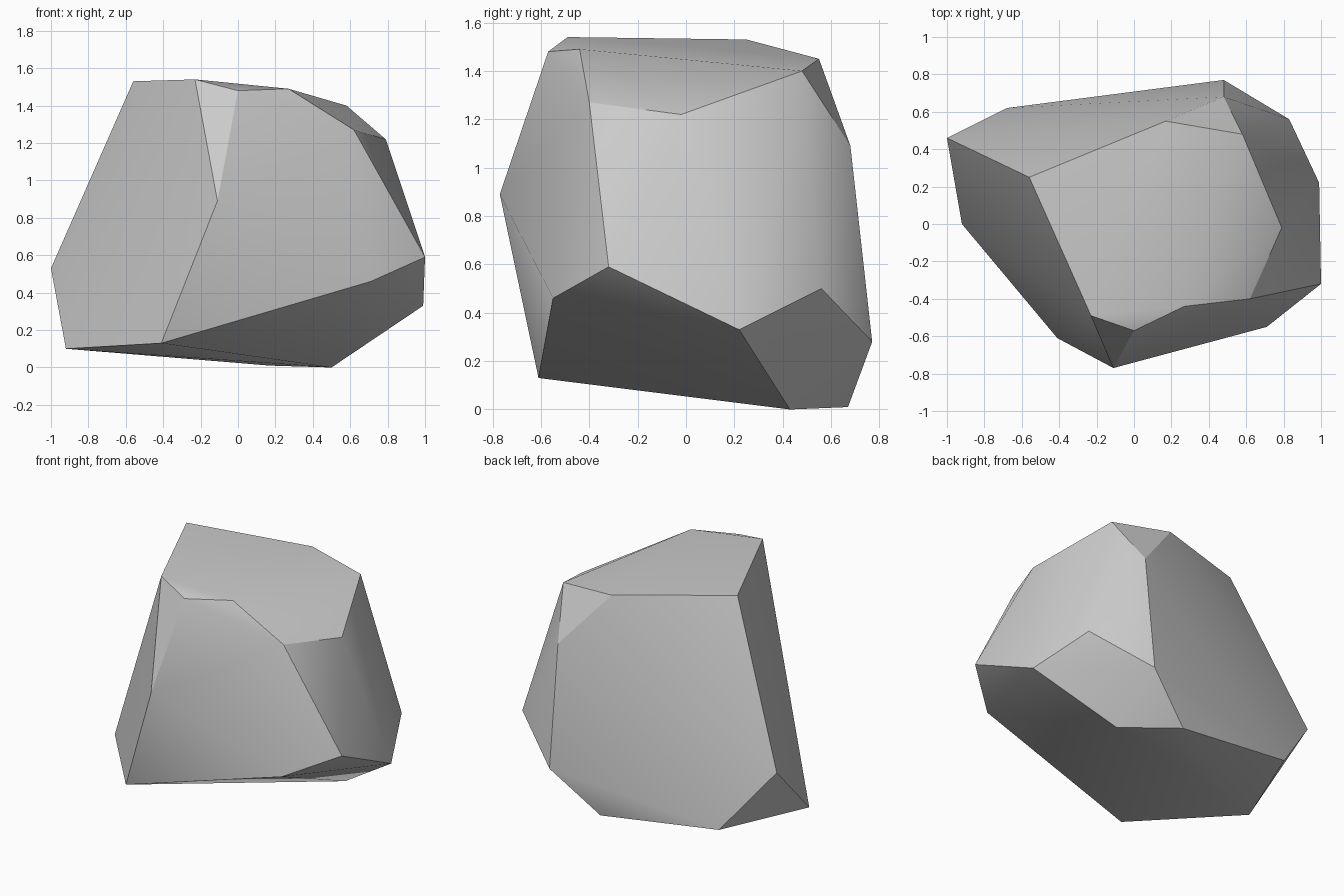
import bpy
import bmesh
import math

default_cube = bpy.data.objects.get("Cube")
if default_cube:
    bpy.data.objects.remove(default_cube, do_unlink=True)


def make_material(name, colour):
    material = bpy.data.materials.new(name)
    material.use_nodes = True
    material.diffuse_color = colour
    shader = material.node_tree.nodes["Principled BSDF"]
    shader.inputs["Base Color"].default_value = colour
    shader.inputs["Roughness"].default_value = 0.9
    return material


def make_boulder(name, corners, material):
    """Wrap a convex faceted stone around its corner points."""
    bm = bmesh.new()
    for corner in corners:
        bm.verts.new(corner)
    bmesh.ops.convex_hull(bm, input=bm.verts[:], use_existing_faces=False)
    loose = [vert for vert in bm.verts if not vert.link_faces]
    bmesh.ops.delete(bm, geom=loose, context="VERTS")
    bmesh.ops.recalc_face_normals(bm, faces=bm.faces[:])

    mesh = bpy.data.meshes.new(name)
    bm.to_mesh(mesh)
    bm.free()
    mesh.materials.append(material)
    boulder = bpy.data.objects.new(name, mesh)
    bpy.context.collection.objects.link(boulder)

    # Soft facets with crisp broken edges
    bpy.ops.object.select_all(action="DESELECT")
    boulder.select_set(True)
    bpy.context.view_layer.objects.active = boulder
    bpy.ops.object.shade_smooth_by_angle(angle=math.radians(30))
    return boulder


# Corners of the sloping top
top_rim = [
    (-.56, .25, 1.53), (-.23, -.49, 1.54), (0, -.57, 1.48), (.27, -.44, 1.49),
    (.62, -.4, 1.27), (.79, -.02, 1.22), (.58, .48, 1.4), (.17, .55, 1.45),
]

# Corners bulging out around the sides
side_bulges = [
    (-1, .46, .53), (-.11, -.77, .89), (.48, .68, 1.09),
    (.83, .56, .5), (.48, .77, .28),
]

# Corners of the tilted underside
base_rim = [
    (-.92, 0, .1), (-.41, -.61, .13), (.71, -.55, .46), (1, -.32, .59),
    (.99, .22, .33), (.5, .43, 0), (.17, .67, .01), (-.68, .62, .12),
]

stone_grey = make_material("stone grey", (0.6, 0.6, 0.6, 1))
make_boulder("boulder", top_rim + side_bulges + base_rim, stone_grey)
